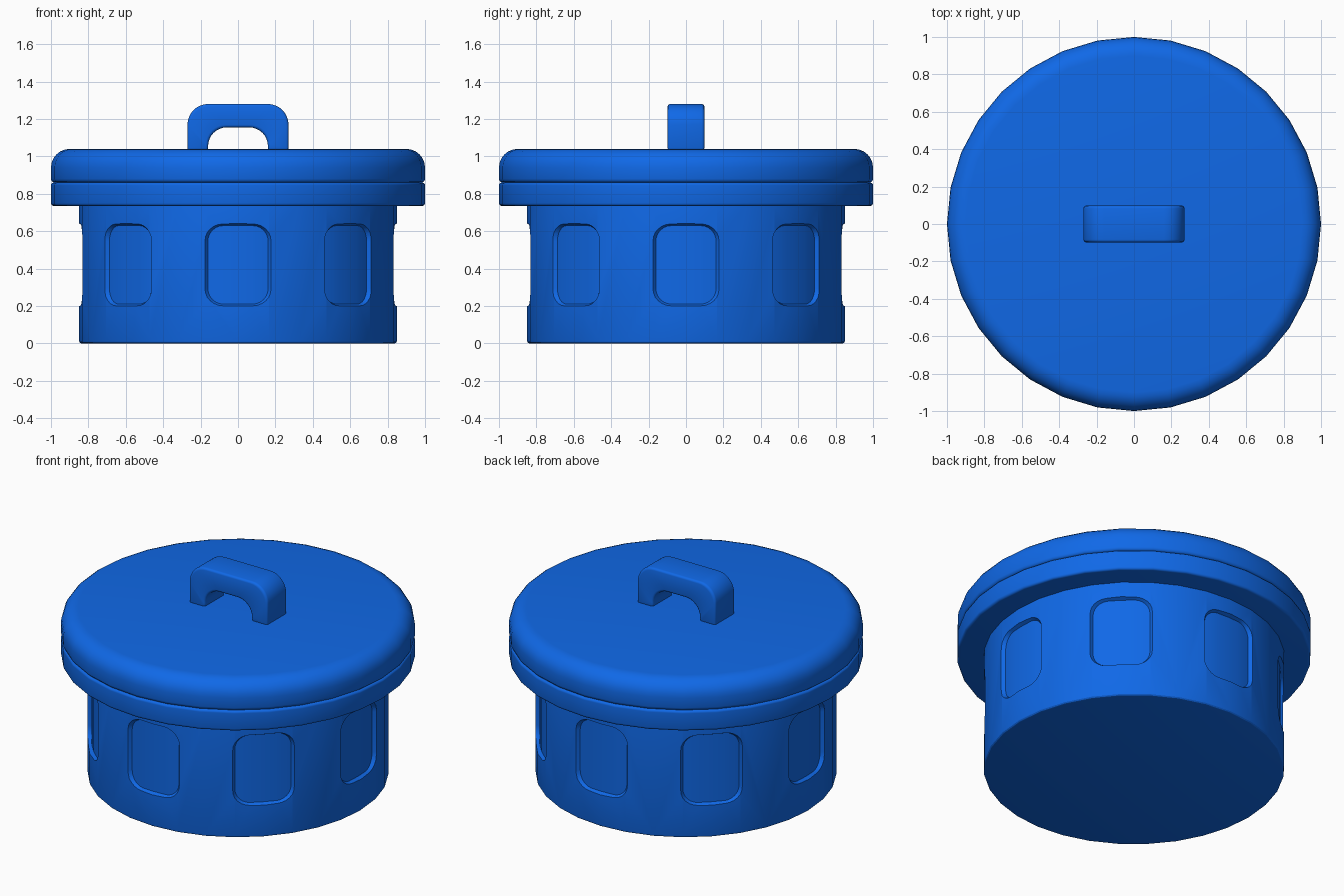
import bpy, bmesh
from math import sin, cos, pi, radians

if "Cube" in bpy.data.objects:
    bpy.data.objects.remove(bpy.data.objects["Cube"])

blue = bpy.data.materials.new("blue")
blue.diffuse_color = (0.005, 0.14, 0.8, 1)
blue.use_nodes = True
blue.node_tree.nodes["Principled BSDF"].inputs["Base Color"].default_value = blue.diffuse_color


def make(name, bm):
    bmesh.ops.recalc_face_normals(bm, faces=bm.faces)
    me = bpy.data.meshes.new(name)
    bm.to_mesh(me)
    bm.free()
    me.materials.append(blue)
    ob = bpy.data.objects.new(name, me)
    bpy.context.collection.objects.link(ob)
    return ob


def activate(ob):
    bpy.ops.object.select_all(action='DESELECT')
    ob.select_set(True)
    bpy.context.view_layer.objects.active = ob


def smooth(ob, angle=35):
    activate(ob)
    bpy.ops.object.shade_smooth_by_angle(angle=radians(angle))


def arc(cx, cz, r, a0, a1, n):
    return [(cx + r * cos(radians(a0 + (a1 - a0) * i / n)),
             cz + r * sin(radians(a0 + (a1 - a0) * i / n))) for i in range(n + 1)]


def disc(name, radius, z0, z1, low, high, n=32):
    """Solid disc with rounded lower and upper edges."""
    prof = arc(radius - low, z0 + low, low, -90, 0, 3)
    prof += arc(radius - high, z1 - high, high, 0, 90, 6)
    bm = bmesh.new()
    rings = [[bm.verts.new((r * cos(2 * pi * k / n), r * sin(2 * pi * k / n), z))
              for k in range(n)] for r, z in prof]
    for a, b in zip(rings, rings[1:]):
        for k in range(n):
            bm.faces.new((a[k], a[(k + 1) % n], b[(k + 1) % n], b[k]))
    bm.faces.new(rings[0][::-1])
    bm.faces.new(rings[-1])
    return make(name, bm)


def window_cutter(bm, turn):
    """Rounded window block, curved around the pot and flared outwards."""
    layers = []
    for rad, grow in ((0.827, 0), (0.9, 0.035)):
        w, h, r = 0.163 + grow, 0.21 + grow, 0.085 + grow
        right = arc(w - r, h - r, r, 90, 0, 6)
        cols = [(-x, z) for x, z in right[::-1]] + [(0, h)] + right
        pts = []
        for x, z in cols:
            a = turn + x / 0.83
            pts.append([bm.verts.new((rad * cos(a), rad * sin(a), 0.42 + s * z))
                        for s in (-1, 1)])
        for p, q in zip(pts, pts[1:]):
            bm.faces.new((p[0], q[0], q[1], p[1]))
        layers.append([p[0] for p in pts] + [p[1] for p in pts[::-1]])
    a, b = layers
    for i in range(len(a)):
        j = (i + 1) % len(a)
        bm.faces.new((a[i], a[j], b[j], b[i]))


# Pot body with eight recessed windows
body = disc("pot_body", 0.85, 0, 0.74, 0.015, 0.005)
bm = bmesh.new()
for k in range(8):
    window_cutter(bm, k * pi / 4)
cutter = make("window_cutters", bm)
cutter.hide_render = True
mod = body.modifiers.new("windows", 'BOOLEAN')
mod.object = cutter
mod.operation = 'DIFFERENCE'
mod.solver = 'EXACT'
activate(body)
bpy.ops.object.modifier_apply(modifier=mod.name)
bpy.data.objects.remove(cutter)
smooth(body, 25)

# Rim and lid
smooth(disc("rim", 1.0, 0.735, 0.86, 0.015, 0.015))
smooth(disc("lid", 1.0, 0.86, 1.04, 0.02, 0.1))

# Arched handle: outer and inner outline joined by quads, then thickened
N = 8
outer = [(0.27, 1.03)] + arc(0.16, 1.17, 0.11, 0, 90, N)
inner = [(0.16, 1.03)] + arc(0.06, 1.055, 0.1, 0, 90, N)
outer += [(-x, z) for x, z in outer[::-1]]
inner += [(-x, z) for x, z in inner[::-1]]
bm = bmesh.new()
o = [bm.verts.new((x, -0.098, z)) for x, z in outer]
i = [bm.verts.new((x, -0.098, z)) for x, z in inner]
faces = [bm.faces.new((o[k], o[k + 1], i[k + 1], i[k])) for k in range(len(o) - 1)]
ext = bmesh.ops.extrude_face_region(bm, geom=faces, use_keep_orig=True)
bmesh.ops.translate(bm, vec=(0, 0.196, 0),
                    verts=[g for g in ext["geom"] if isinstance(g, bmesh.types.BMVert)])
handle = make("handle", bm)
bev = handle.modifiers.new("soft_edges", 'BEVEL')
bev.width = 0.015
bev.segments = 3
bev.angle_limit = radians(50)
activate(handle)
bpy.ops.object.modifier_apply(modifier=bev.name)
smooth(handle)
